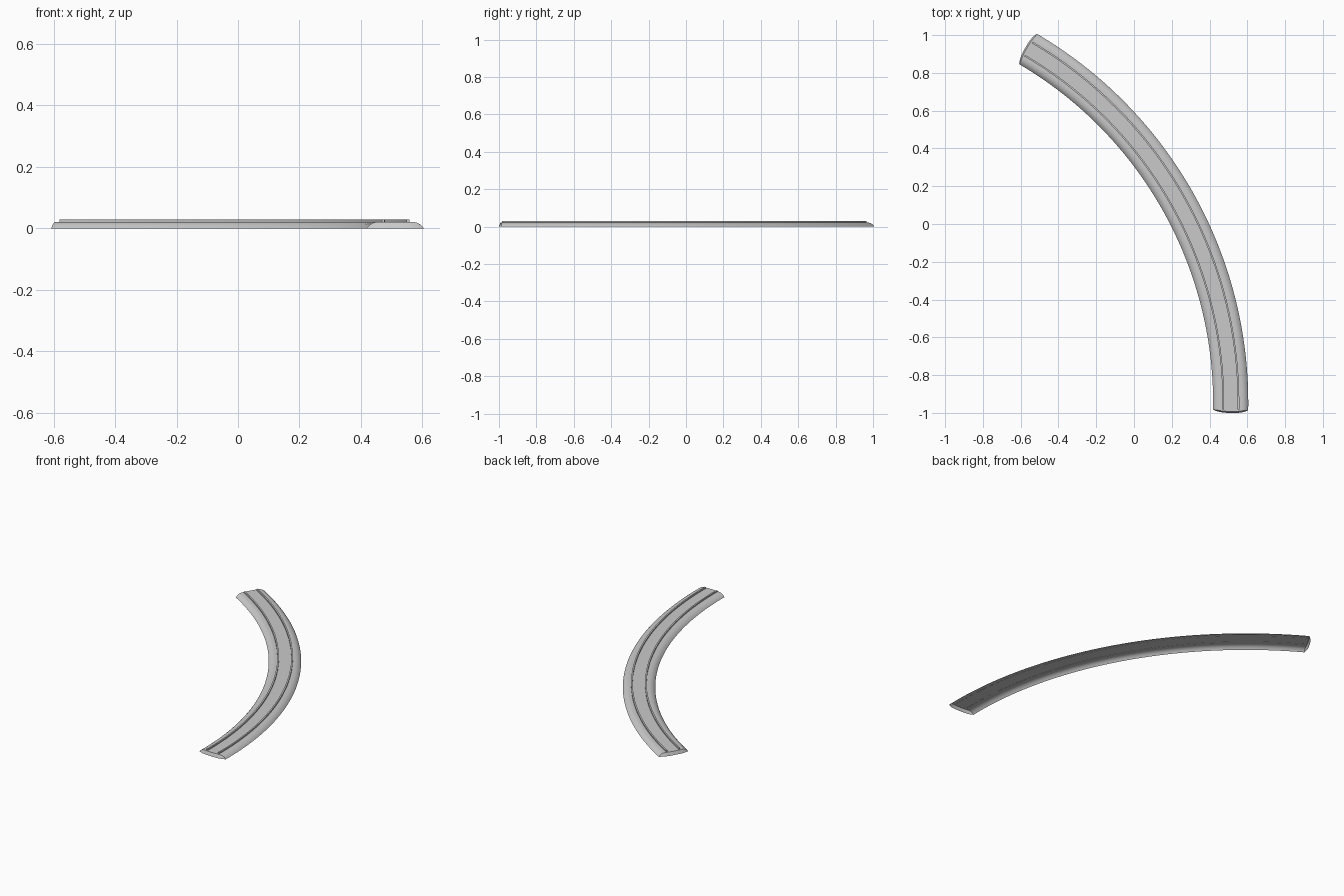
import bpy
import bmesh
from math import sin, cos, radians

old = bpy.data.objects.get("Cube")
if old:
    bpy.data.objects.remove(old)

CENTRE_X, CENTRE_Y = -1.66, -0.947
RADIUS, HALF_WIDTH, HEIGHT = 2.172, 0.093, 0.021
START, END = radians(-0.98), radians(59.6)
STEPS = 64

# One plain grey for the whole track
grey = bpy.data.materials.new("track grey")
grey.use_nodes = True
grey.diffuse_color = (0.59, 0.59, 0.59, 1)
grey.node_tree.nodes["Principled BSDF"].inputs["Base Color"].default_value = grey.diffuse_color


def sweep(name, section, bulge=0, lean=0, trim=0, open_base=False):
    """Sweep (offset, low z, high z) columns round the arc, with bowed ends."""
    bm = bmesh.new()
    rows = []
    for i in range(STEPS + 1):
        t = i / STEPS
        low, high = [], []
        for offset, z0, z1 in section:
            r = RADIUS + offset
            bow = bulge * (1 - abs(offset / HALF_WIDTH) ** 3)
            for z, line in ((z0, low), (z1, high)):
                # the upper rim of each end leans in
                reach = (bow - lean * z / HEIGHT - trim) / RADIUS
                a = START - reach + (END - START + 2 * reach) * t
                line.append(bm.verts.new((CENTRE_X + r * cos(a), CENTRE_Y + r * sin(a), z)))
        rows.append((low, high))

    n = len(section)
    for (low_a, high_a), (low_b, high_b) in zip(rows, rows[1:]):
        for j in range(n - 1):
            bm.faces.new((high_a[j], high_a[j + 1], high_b[j + 1], high_b[j]))
            bm.faces.new((low_a[j], low_b[j], low_b[j + 1], low_a[j + 1]))
        for j in (0, n - 1):
            bm.faces.new((low_a[j], high_a[j], high_b[j], low_b[j]))
    for low, high in (rows[0], rows[-1]):
        for j in range(n - 1):
            bm.faces.new((low[j], low[j + 1], high[j + 1], high[j]))
    bmesh.ops.remove_doubles(bm, verts=bm.verts, dist=0.00005)
    bmesh.ops.recalc_face_normals(bm, faces=bm.faces)
    if open_base:
        base = [f for f in bm.faces if f.normal.z < -0.9]
        bmesh.ops.delete(bm, geom=base, context='FACES')

    mesh = bpy.data.meshes.new(name)
    bm.to_mesh(mesh)
    bm.free()
    mesh.materials.append(grey)
    obj = bpy.data.objects.new(name, mesh)
    bpy.context.collection.objects.link(obj)
    bpy.ops.object.select_all(action='DESELECT')
    obj.select_set(True)
    bpy.context.view_layer.objects.active = obj
    bpy.ops.object.shade_smooth_by_angle(angle=radians(35))


# Track bed: hollow shell with a flat top and soft shoulders
SHOULDER = 0.045
left_side = []
for k in range(9):
    s = k / 8
    left_side.append((-HALF_WIDTH + SHOULDER * s, 0, HEIGHT * (1 - (1 - s) ** 2.8)))
middle = [(x, 0, HEIGHT) for x in (-0.025, 0, 0.025)]
right_side = [(-x, z0, z1) for x, z0, z1 in reversed(left_side)]
sweep("track_bed", left_side + middle + right_side, bulge=0.016, lean=0.008, open_base=True)

# Two slim rails standing on the bed
for name, x in (("inner_rail", -0.039), ("outer_rail", 0.041)):
    sweep(name, [(x - 0.0045, 0.02, 0.029), (x + 0.0045, 0.02, 0.029)], trim=0.002)
